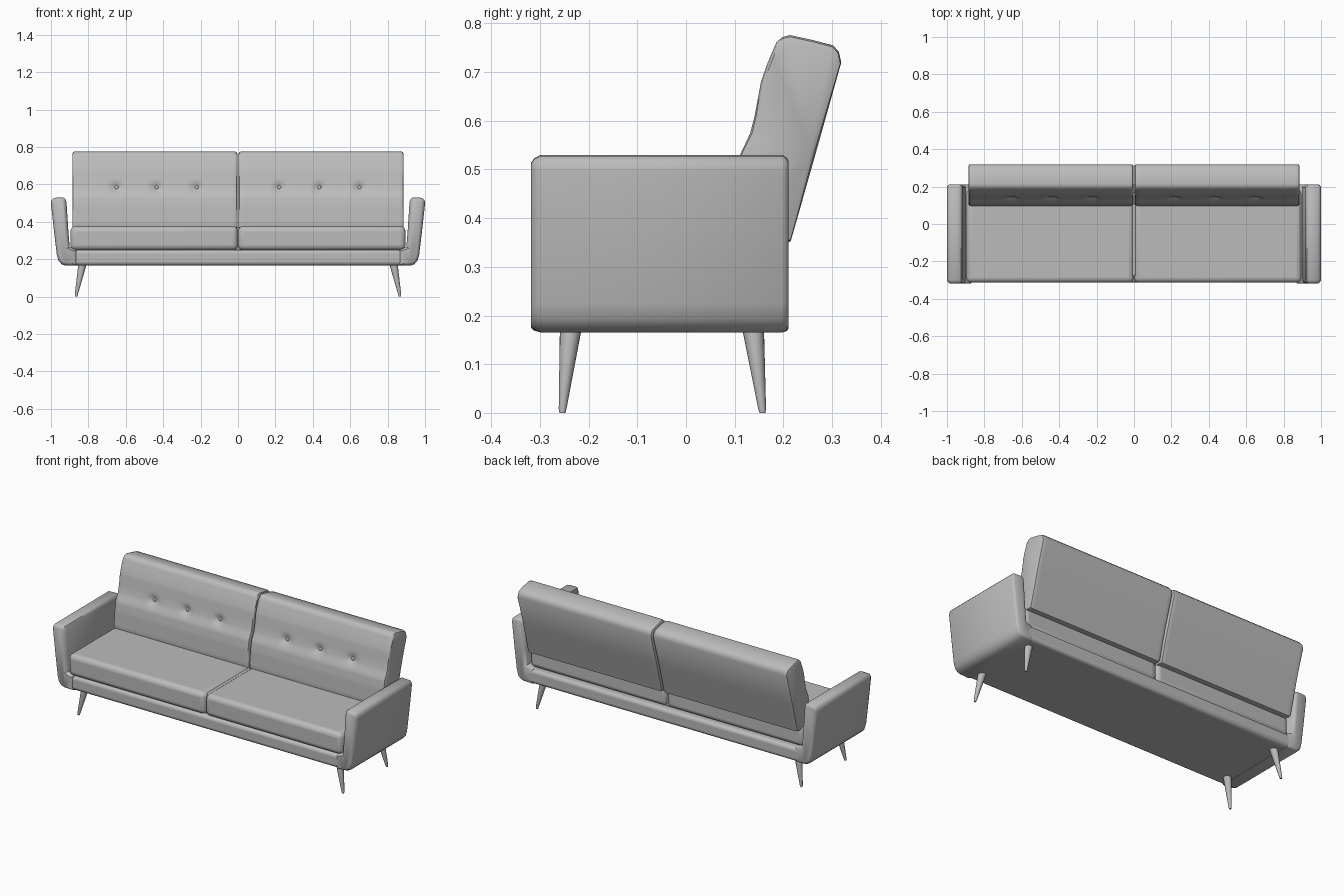
import bpy, bmesh, math
from mathutils import Vector

cube = bpy.data.objects.get("Cube")
if cube:
    bpy.data.objects.remove(cube, do_unlink=True)

fabric = bpy.data.materials.new("grey_upholstery")
fabric.use_nodes = True
grey = (0.5, 0.5, 0.5, 1)
fabric.diffuse_color = grey
fabric.node_tree.nodes["Principled BSDF"].inputs["Base Color"].default_value = grey


def finish(name, bm, bevel=0, segments=4):
    """Turn a bmesh into a smooth-shaded, optionally bevelled object."""
    bmesh.ops.recalc_face_normals(bm, faces=bm.faces)
    mesh = bpy.data.meshes.new(name)
    bm.to_mesh(mesh)
    bm.free()
    obj = bpy.data.objects.new(name, mesh)
    bpy.context.collection.objects.link(obj)
    mesh.materials.append(fabric)
    if bevel:
        mod = obj.modifiers.new("soft_edges", "BEVEL")
        mod.width, mod.segments = bevel, segments
        mod.limit_method, mod.angle_limit = "ANGLE", math.radians(50)
    bpy.ops.object.select_all(action="DESELECT")
    obj.select_set(True)
    bpy.context.view_layer.objects.active = obj
    bpy.ops.object.shade_smooth_by_angle(angle=math.radians(40))
    return obj


def loft(rings):
    """Skin a list of closed rings and cap both ends."""
    bm = bmesh.new()
    loops = [[bm.verts.new(p) for p in ring] for ring in rings]
    n = len(loops[0])
    for a, b in zip(loops, loops[1:]):
        for i in range(n):
            j = (i + 1) % n
            bm.faces.new((a[i], a[j], b[j], b[i]))
    bm.faces.new(loops[0])
    bm.faces.new(loops[-1])
    return bm


def box(name, x, y, z, bevel):
    ring = [(y[0], z[0]), (y[1], z[0]), (y[1], z[1]), (y[0], z[1])]
    return finish(name, loft([[(px, *p) for p in ring] for px in x]), bevel)


# Backrest cross-section (y, z): front face upwards, then over the top and down
FRONT = [(0.1, 0.365), (0.097, 0.39), (0.103, 0.48), (0.111, 0.53), (0.132, 0.575),
         (0.141, 0.61), (0.154, 0.68), (0.166, 0.715), (0.186, 0.762)]
REAR = [(0.198, 0.772), (0.214, 0.776), (0.26, 0.766), (0.302, 0.755), (0.314, 0.742),
        (0.319, 0.72), (0.267, 0.535), (0.215, 0.352), (0.205, 0.35), (0.12, 0.357)]
BUTTON_Z = 0.583
BUTTON_X = (0.22, 0.435, 0.65)


def back_profile():
    pts = []
    for a, b in zip(FRONT, FRONT[1:]):
        steps = max(1, round(math.dist(a, b) / 0.012))
        pts += [Vector(a).lerp(Vector(b), k / steps) for k in range(steps)]
    return pts + [Vector(FRONT[-1])], [Vector(p) for p in REAR]


def backrest(side, label):
    front, rear = back_profile()
    centre = Vector((0.205, 0.56))
    x0, x1, cols = 0.004, 0.885, 60
    edge = 0.014
    xs = [x0, x0 + 0.004] + [x0 + edge + (x1 - x0 - 2 * edge) * k / cols
                             for k in range(cols + 1)] + [x1 - 0.004, x1]
    rings = []
    for x in xs:
        # Rounded shoulders at both ends
        d = min(x - x0, x1 - x)
        t = max(0, 1 - d / edge)
        inset = 0.012 * (1 - math.sqrt(1 - t * t))
        ring = []
        for k, p in enumerate(front + rear):
            q = p + (centre - p).normalized() * inset
            if k < len(front):
                # Tufted dimples around each button
                for bx in BUTTON_X:
                    r = math.hypot(x - bx, (p.y - BUTTON_Z) * 1.2)
                    q.x += 0.018 * math.exp(-(r / 0.026) ** 2)
            ring.append((side * x, q.x, q.y))
        rings.append(ring)
    finish(label + "_backrest", loft(rings))

    # Buttons
    for i, bx in enumerate(BUTTON_X):
        bm = bmesh.new()
        bmesh.ops.create_uvsphere(bm, u_segments=16, v_segments=8, radius=0.011)
        bmesh.ops.scale(bm, vec=(1, 0.5, 1), verts=bm.verts)
        bmesh.ops.translate(bm, vec=(side * bx, 0.15, BUTTON_Z), verts=bm.verts)
        finish(f"{label}_button_{i + 1}", bm)


# Armrest cross-section (x, z): sweeps out of the base and leans outwards
ARM = [(0.86, 0.165), (0.92, 0.165), (0.943, 0.173), (0.96, 0.192), (0.969, 0.225),
       (0.984, 0.35), (1.0, 0.495), (0.998, 0.515), (0.985, 0.528), (0.938, 0.53),
       (0.924, 0.524), (0.917, 0.505), (0.907, 0.35), (0.9, 0.265), (0.86, 0.25)]
# Depth stations: (y, shrink)
ARM_ENDS = [(-0.318, 0.016), (-0.312, 0.007), (-0.298, 0.0), (0.198, 0.0),
            (0.207, 0.006), (0.211, 0.014)]


def armrest(side, label):
    rings = []
    for y, shrink in ARM_ENDS:
        ring = []
        n = len(ARM)
        for i, p in enumerate(ARM):
            # Pull the outline inward along its normal to round the ends
            t = (Vector(ARM[(i + 1) % n]) - Vector(ARM[i - 1])).normalized()
            q = Vector(p) + Vector((-t.y, t.x)) * shrink
            ring.append((side * q.x, y, q.y))
        rings.append(ring)
    finish(label + "_armrest", loft(rings))


def leg(side, label, top_y, foot_y, place):
    rings = []
    top, foot = Vector((0.83, top_y, 0.18)), Vector((0.866, foot_y, 0.003))
    for t, r in ((0, 0.023), (0.97, 0.008), (1, 0.006)):
        c = top.lerp(foot, t)
        rings.append([(side * (c.x + r * math.cos(a)), c.y + r * math.sin(a), c.z)
                      for a in (math.tau * k / 20 for k in range(20))])
    for k, p in enumerate(rings[-1]):
        rings[-1][k] = (p[0], p[1], 0)
    finish(f"{label}_{place}_leg", loft(rings))


# Base frame and seat cushions
box("base", (-0.905, 0.905), (-0.312, 0.211), (0.167, 0.25), 0.02)
for side, label in ((1, "left"), (-1, "right")):
    box(label + "_seat", (side * 0.0005, side * 0.896), (-0.314, 0.185), (0.248, 0.376), 0.028)
    backrest(side, label)
    armrest(side, label)
    leg(side, label, -0.236, -0.254, "front")
    leg(side, label, 0.137, 0.157, "rear")

# Hidden support closing the cushion seam
box("seat_core", (-0.87, 0.87), (-0.285, 0.17), (0.24, 0.368), 0.02)
